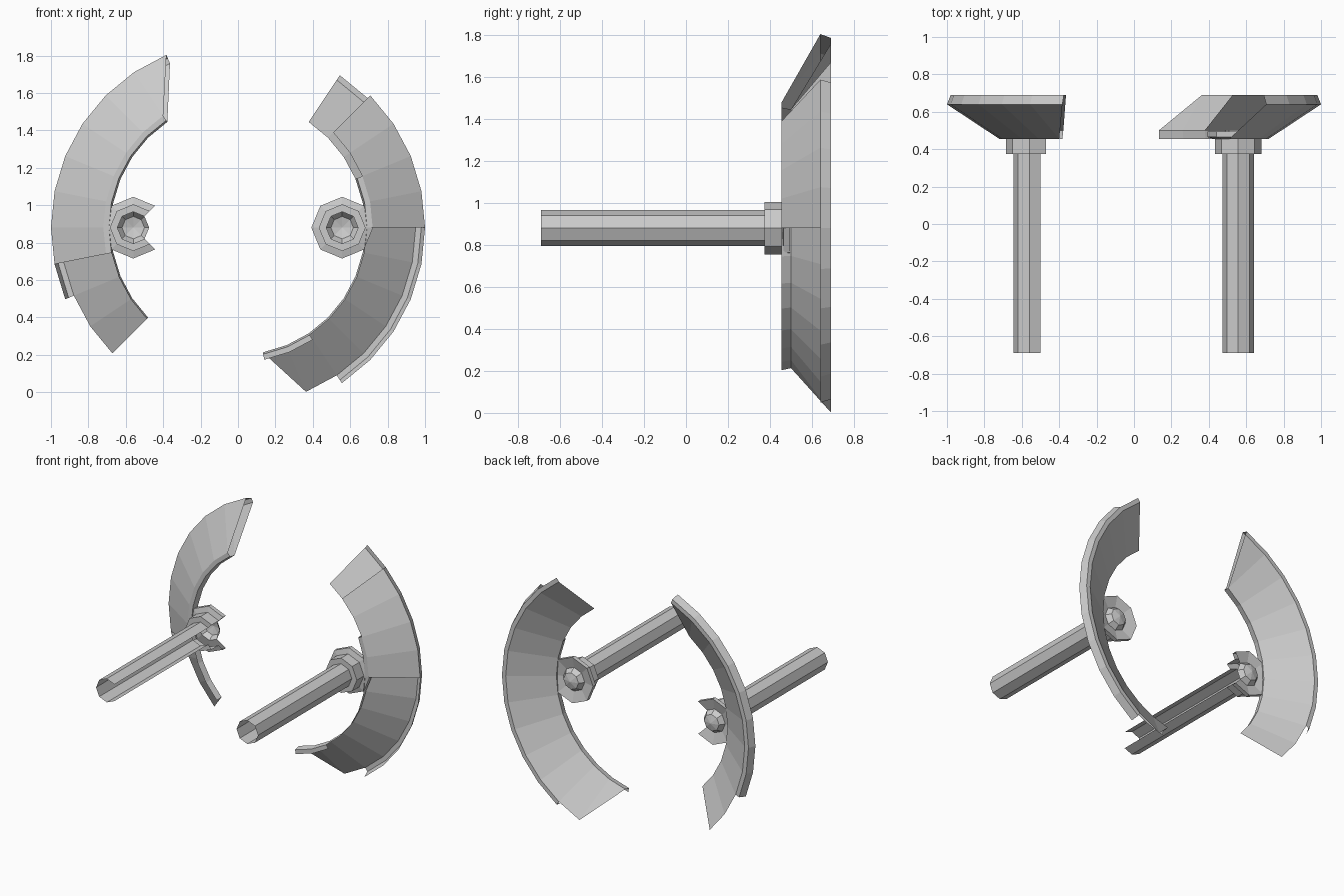
import bpy, bmesh, math

if "Cube" in bpy.data.objects:
    bpy.data.objects.remove(bpy.data.objects["Cube"])

CZ = 0.88                      # height of the ring axis
STEP = math.radians(11.25)     # ring has 32 sides

# ring cross-section points as (radius, y)
LIP_BACK, LIP_FRONT = (0.68, 0.50), (0.69, 0.455)
CONE_IN, CONE_OUT = (0.72, 0.455), (1.0, 0.64)
RIM_BACK, INNER_OUT = (0.98, 0.69), (0.95, 0.69)


def polar(p, ang, cx=0.0):
    return (cx + p[0] * math.cos(ang), p[1], CZ + p[0] * math.sin(ang))


def finish(bm, name):
    bmesh.ops.remove_doubles(bm, verts=bm.verts, dist=1e-4)
    bmesh.ops.recalc_face_normals(bm, faces=bm.faces)
    mesh = bpy.data.meshes.new(name)
    bm.to_mesh(mesh)
    bm.free()
    obj = bpy.data.objects.new(name, mesh)
    bpy.context.collection.objects.link(obj)
    return obj


def strip(bm, p, q, p_range, q_range):
    """Band between two profile points; differing ranges give a slanted end."""
    lo, hi = min(p_range[0], q_range[0]), max(p_range[1], q_range[1])

    def clamp(i, r):
        return max(r[0], min(r[1], i))
    for i in range(lo, hi):
        pts = []
        for prof, rng, k in ((p, p_range, i), (p, p_range, i + 1),
                             (q, q_range, i + 1), (q, q_range, i)):
            co = polar(prof, clamp(k, rng) * STEP)
            if co not in pts:
                pts.append(co)
        if len(pts) > 2:
            bm.faces.new([bm.verts.new(c) for c in pts])


def ring_piece(name, bands):
    bm = bmesh.new()
    for band in bands:
        strip(bm, *band)
    return finish(bm, name)


# left broken ring piece
ring_piece("ring_left", [
    (LIP_BACK, LIP_FRONT, (11, 20), (11, 20)),
    (LIP_FRONT, CONE_IN, (11, 17), (11, 17)),
    (CONE_IN, CONE_OUT, (11, 17), (10, 17)),
    (CONE_OUT, RIM_BACK, (10, 18), (10, 18)),
    (RIM_BACK, INNER_OUT, (10, 18), (10, 18)),
    (LIP_BACK, INNER_OUT, (11, 20), (10, 20)),
])

# right broken ring piece
ring_piece("ring_right", [
    (LIP_BACK, LIP_FRONT, (-7, 2), (-7, 2)),
    (LIP_FRONT, CONE_IN, (-7, -5), (-7, -5)),
    (LIP_FRONT, CONE_IN, (0, 2), (0, 2)),
    (CONE_IN, CONE_OUT, (0, 4), (0, 4)),
    (CONE_OUT, RIM_BACK, (-5, 4), (-5, 4)),
    (RIM_BACK, INNER_OUT, (-5, 5), (-5, 5)),
    (LIP_BACK, INNER_OUT, (-7, 5), (-6, 5)),
])


def lathe(name, cx, profile, skip=()):
    """Eight-sided turned part along y, with some sides broken away."""
    bm = bmesh.new()
    for p, q in zip(profile, profile[1:]):
        for k in range(8):
            if k in skip:
                continue
            a, b = k * math.pi / 4, (k + 1) * math.pi / 4
            pts = [polar(p, a, cx), polar(p, b, cx), polar(q, b, cx)]
            if q[0] > 0:
                pts.append(polar(q, a, cx))
            bm.faces.new([bm.verts.new(c) for c in pts])
    return finish(bm, name)


ROD = [(0.085, -0.69), (0.085, 0.375)]
HUB = [(0.085, 0.375), (0.125, 0.375), (0.125, 0.455),
       (0.165, 0.465), (0.165, 0.495), (0.085, 0.475)]
DOME = [(0.085, 0.475), (0.06, 0.51), (0.0, 0.525)]

# rods, hubs and end domes; the left set has its inward sides missing
for side, cx, gone in (("left", -0.56, (0, 7)), ("right", 0.557, ())):
    lathe("rod_" + side, cx, ROD, gone)
    lathe("hub_" + side, cx, HUB, gone)
    lathe("dome_" + side, cx, DOME)
